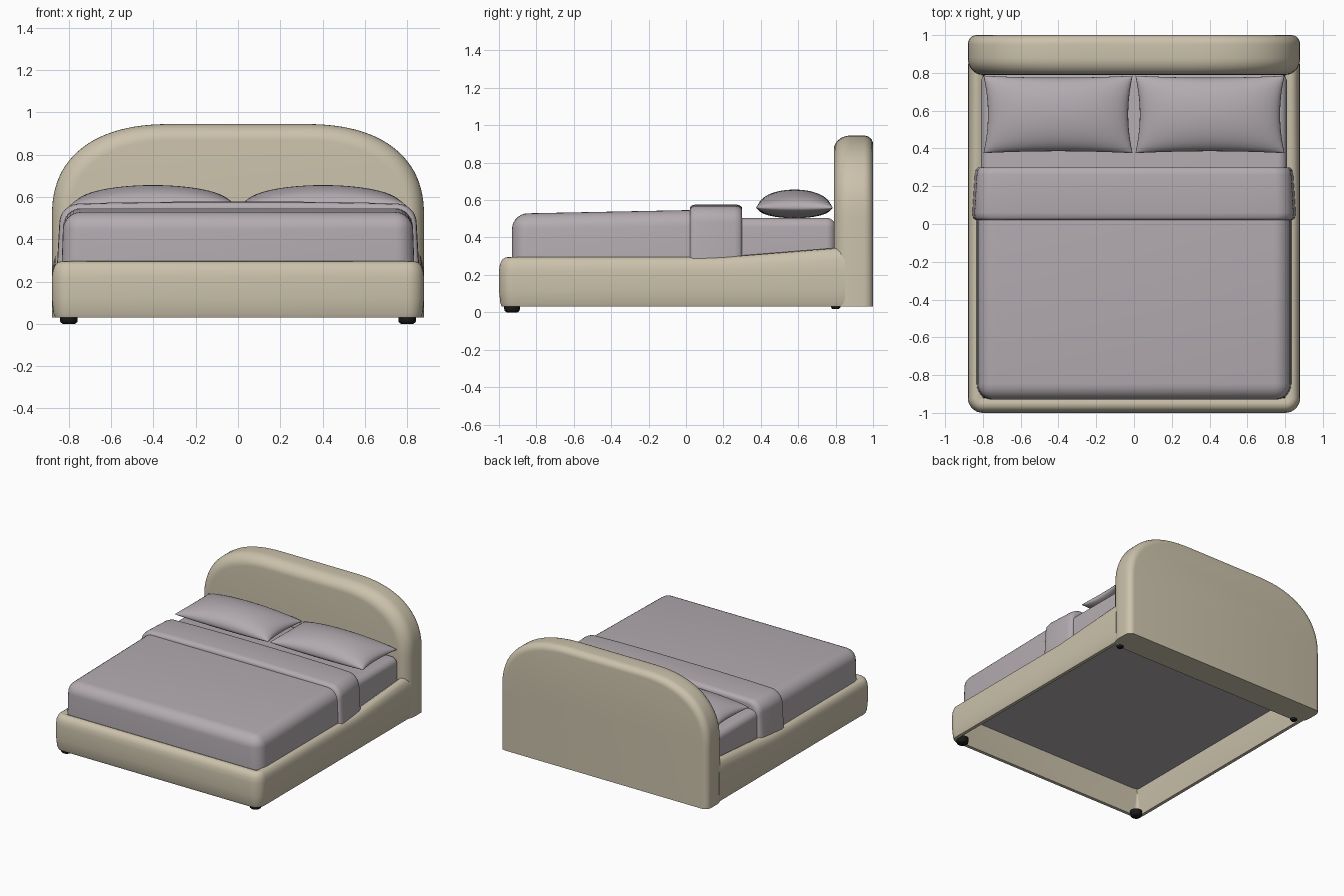
import bpy, bmesh, math
from mathutils import Vector

cube = bpy.data.objects.get("Cube")
if cube:
    bpy.data.objects.remove(cube)


def material(name, rgb):
    m = bpy.data.materials.new(name)
    m.use_nodes = True
    m.diffuse_color = (*rgb, 1)
    bsdf = next(n for n in m.node_tree.nodes if n.type == 'BSDF_PRINCIPLED')
    bsdf.inputs["Base Color"].default_value = (*rgb, 1)
    return m


TAN = material("tan upholstery", (0.60, 0.54, 0.41))
LINEN = material("mauve grey linen", (0.45, 0.41, 0.435))
BLACK = material("black feet", (0.01, 0.01, 0.01))


def finish(bm, name, mat, angle=50):
    bmesh.ops.recalc_face_normals(bm, faces=bm.faces)
    me = bpy.data.meshes.new(name)
    bm.to_mesh(me)
    bm.free()
    ob = bpy.data.objects.new(name, me)
    bpy.context.collection.objects.link(ob)
    me.materials.append(mat)
    bpy.ops.object.select_all(action='DESELECT')
    ob.select_set(True)
    bpy.context.view_layer.objects.active = ob
    bpy.ops.object.shade_smooth_by_angle(angle=math.radians(angle))
    return ob


def loft(rings, name, mat, closed=True, caps=True, angle=50):
    """Skin a list of equally long point rings."""
    bm = bmesh.new()
    rows = [[bm.verts.new(p) for p in ring] for ring in rings]
    n = len(rows[0])
    for a, b in zip(rows, rows[1:]):
        for i in range(n if closed else n - 1):
            j = (i + 1) % n
            bm.faces.new((a[i], a[j], b[j], b[i]))
    if caps:
        bm.faces.new(rows[0])
        bm.faces.new(rows[-1])
    return finish(bm, name, mat, angle)


def soft_box(name, mat, lo, hi, radius, shape=None):
    """Box with rounded sides and top, flat underneath."""
    bm = bmesh.new()
    bmesh.ops.create_cube(bm, size=1)
    for v in bm.verts:
        v.co = [l + (c + 0.5) * (h - l) for c, l, h in zip(v.co, lo, hi)]
    edges = [e for e in bm.edges if max(v.co.z for v in e.verts) > lo[2] + 0.01]
    bmesh.ops.bevel(bm, geom=edges, offset=radius, segments=7, profile=0.5, affect='EDGES')
    if shape:
        for v in bm.verts:
            v.co = shape(v.co)
    return finish(bm, name, mat)


# Headboard: arched profile lofted front to back with rounded rims
def arch(y, inset):
    half = []
    for i in range(25):
        t = math.pi / 2 * i / 24
        half.append((0.30 + 0.58 * math.cos(t) ** 0.83, 0.50 + 0.445 * math.sin(t) ** 0.83))
    half = [(0.88, 0.03)] + half
    sx, sz = 1 - inset / 0.88, 1 - inset / 0.915
    pts = half + [(-x, z) for x, z in reversed(half)]
    return [(x * sx, y, 0.03 + (z - 0.03) * sz) for x, z in pts]


rings = []
for i in range(9):
    t = math.pi / 2 * i / 8
    rings.append(arch(0.79 + 0.09 * (1 - math.sin(t)), 0.075 * (1 - math.cos(t))))
rings.reverse()
rings = rings[::-1]
rings.sort(key=lambda r: r[0][1])
for i in range(7):
    t = math.pi / 2 * i / 6
    rings.append(arch(0.95 + 0.05 * math.sin(t), 0.045 * (1 - math.cos(t))))
loft(rings, "headboard", TAN)

# Bed frame: rail section swept round the foot end in a U
path = [(Vector((0.88, y)), Vector((-1, 0))) for y in (0.85, 0.8, 0.7, 0.6, 0.5, 0.4, 0.3, 0.2, 0.0)]
R = 0.08
for i in range(9):
    t = math.pi / 2 * i / 8
    out = Vector((math.cos(t), -math.sin(t)))
    path.append((Vector((0.88 - R, -1 + R)) + out * R, -out))
path += [(Vector((-p.x, p.y)), Vector((-n.x, n.y))) for p, n in reversed(path)]

section = [(0.04, 0.03), (0.015, 0.03), (0.007, 0.05), (0.0, 0.12), (0.0, 0.22), (0.005, 0.255),
           (0.016, 0.28), (0.033, 0.293), (0.055, 0.296), (0.08, 0.285), (0.08, 0.215)]


def rail(p, n):
    rise = 0.045 * min(1, max(0, (p.y - 0.2) / 0.6))
    ring = []
    for d, z in section:
        q = p + n * d
        ring.append((q.x, q.y, z + rise * max(0, (z - 0.2) / 0.09) if z > 0.216 else z))
    return ring


loft([rail(p, n) for p, n in path], "bed_frame", TAN)

# Mattress, duvet and the folded-back band
soft_box("mattress", LINEN, (-0.81, -0.92, 0.215), (0.81, 0.80, 0.505), 0.05)


def duvet_shape(c):
    up = max(0, (c.z - 0.24) / 0.3)
    return Vector((c.x * (1 - 0.012 * up), c.y, c.z + up * 0.02 * (c.y + 0.3)))


soft_box("duvet", LINEN, (-0.835, -0.93, 0.24), (0.835, 0.25, 0.54), 0.085, duvet_shape)


def band_shape(c):
    up = max(0, (c.z - 0.25) / 0.32)
    return Vector((c.x * (1 - 0.02 * up - 0.07 * (c.y - 0.02)), c.y, c.z - 0.02 * up * abs(c.x) ** 3))


def rounded_band():
    # Cross-section across the bed, closed over the duvet, with softened edges
    rings = []
    for y, inset in ((0.02, 0.03), (0.022, 0.015), (0.035, 0.004), (0.06, 0.0), (0.16, 0.0),
                     (0.26, 0.0), (0.285, 0.004), (0.298, 0.015), (0.30, 0.03)):
        w, top, r = 0.86 - inset, 0.578 - inset, 0.085
        half = [(w, 0.25)]
        for i in range(9):
            t = math.pi / 2 * i / 8
            half.append((w - r + r * math.cos(t), top - r + r * math.sin(t)))
        half += [(0.6, top), (0.3, top)]
        pts = half + [(-x, z) for x, z in reversed(half)]
        rings.append([band_shape(Vector((x, y, z))) for x, z in pts])
    loft(rings, "folded_duvet_band", LINEN)


rounded_band()


# Pillows: pinched cushions with pointed corners
def pillow(name, cx):
    n = 28
    bm = bmesh.new()
    bmesh.ops.create_grid(bm, x_segments=n, y_segments=n, size=1)
    under = bmesh.ops.duplicate(bm, geom=bm.verts[:] + bm.edges[:] + bm.faces[:])["geom"]
    lower = {g for g in under if isinstance(g, bmesh.types.BMVert)}
    for v in bm.verts:
        u, w = math.sin(v.co.x * math.pi / 2), math.sin(v.co.y * math.pi / 2)
        puff = max(0, (1 - u * u) * (1 - w * w)) ** 0.45
        height = -0.055 if v in lower else 0.098
        x = 0.395 * u * (1 - 0.06 * (1 - w * w))
        y = 0.205 * w * (1 - 0.05 * (1 - u * u))
        v.co = (cx + x, 0.58 + y, 0.558 + height * puff)
    bmesh.ops.remove_doubles(bm, verts=bm.verts, dist=0.0005)
    finish(bm, name, LINEN, 60)


for side, s in (("left", 1), ("right", -1)):
    pillow(side + "_pillow", s * 0.402)
    # Feet: short tapered discs under the corners
    for end, y, r, low in (("front", -0.93, 0.042, 0.0), ("back", 0.80, 0.026, 0.018)):
        rings = [[(s * 0.80 + k * r * math.cos(a * math.pi / 10), y + k * r * math.sin(a * math.pi / 10), z)
                  for a in range(20)] for k, z in ((0.7, low), (0.95, low + 0.008), (1, low + 0.02), (1, low + 0.045))]
        loft(rings, f"{end}_{side}_foot", BLACK)
